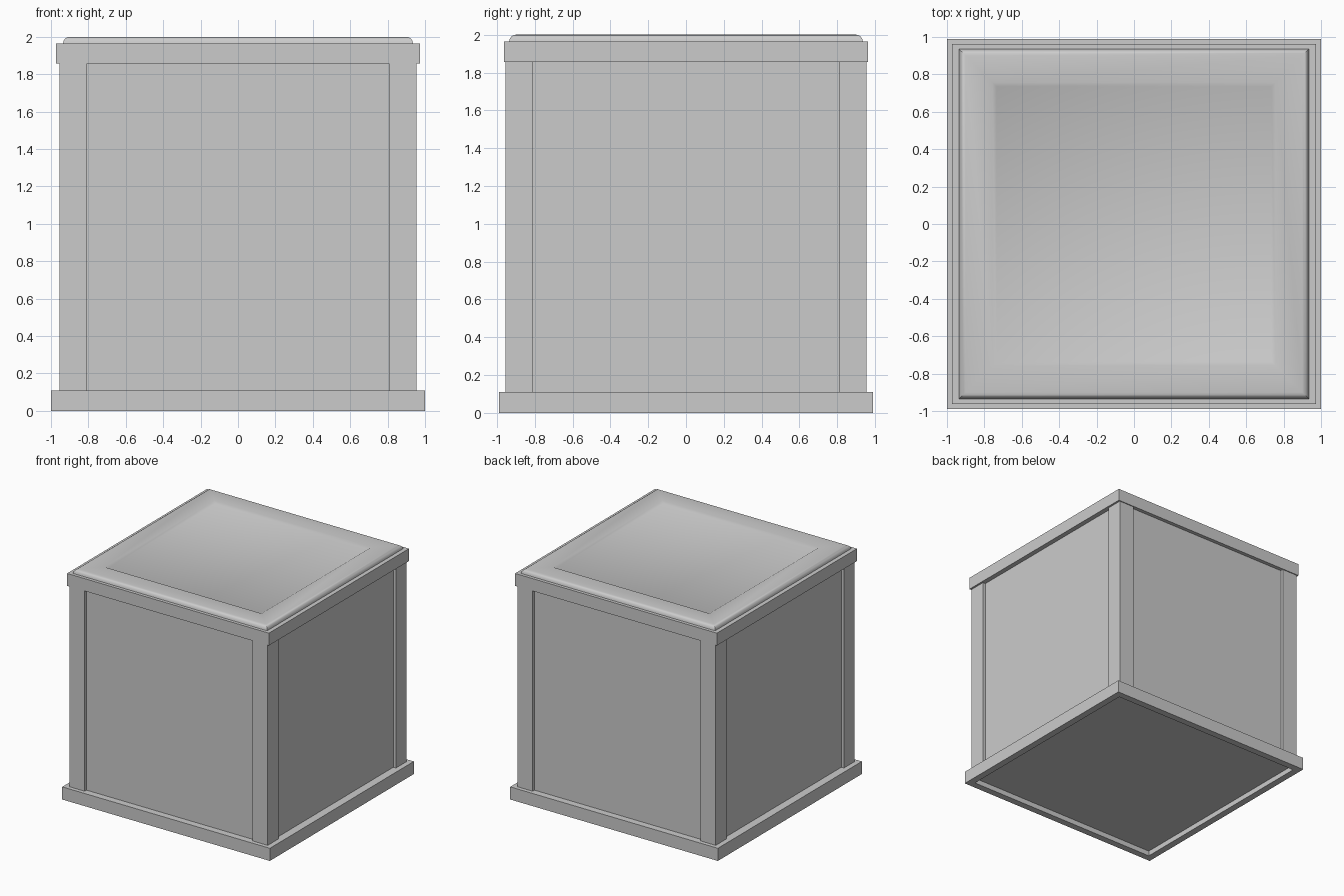
import bpy, bmesh, math

if "Cube" in bpy.data.objects:
    bpy.data.objects.remove(bpy.data.objects["Cube"])


def loft(name, rings, smooth=False):
    """Stack of rectangular rings (half x, half y, z), capped at both ends."""
    bm = bmesh.new()
    loops = [[bm.verts.new((sx * hx, sy * hy, z))
              for sx, sy in ((-1, -1), (1, -1), (1, 1), (-1, 1))]
             for hx, hy, z in rings]
    for a, b in zip(loops, loops[1:]):
        for i in range(4):
            j = (i + 1) % 4
            bm.faces.new((a[i], a[j], b[j], b[i]))
    bm.faces.new(loops[0][::-1])
    bm.faces.new(loops[-1])
    bmesh.ops.recalc_face_normals(bm, faces=bm.faces)
    mesh = bpy.data.meshes.new(name)
    bm.to_mesh(mesh)
    bm.free()
    ob = bpy.data.objects.new(name, mesh)
    bpy.context.collection.objects.link(ob)
    if smooth:
        bpy.context.view_layer.objects.active = ob
        ob.select_set(True)
        bpy.ops.object.shade_smooth_by_angle(angle=math.radians(40))
        ob.select_set(False)
    return ob


BASE_TOP, LID_LOW, LID_TOP = 0.11, 1.857, 1.965

# Plinth with a shallow recess underneath
loft("plinth", [(0.94, 0.93, 0.045), (0.94, 0.93, 0), (1, 0.99, 0),
                (1, 0.99, BASE_TOP)])

# Recessed side panels
loft("body_panels", [(0.93, 0.93, BASE_TOP), (0.93, 0.93, LID_LOW)])

# Corner posts
for sx, side in ((-1, "left"), (1, "right")):
    for sy, end in ((-1, "front"), (1, "back")):
        post = loft(f"{end}_{side}_post",
                    [(0.0735, 0.0735, BASE_TOP), (0.0735, 0.0735, LID_LOW)])
        post.location = (sx * 0.8815, sy * 0.8815, 0)

# Lid slab
loft("lid", [(0.972, 0.963, LID_LOW), (0.972, 0.963, LID_TOP)])

# Lid top: rounded outer edge, then a shallow sunken panel
edge = [(0.9, LID_TOP)]
R = 0.035
rings = []
for k in range(5):
    a = math.radians(90 * k / 4)
    h = 0.9 + R * math.cos(a)
    rings.append((h, h, LID_TOP + R * math.sin(a)))
rings += [(0.757, 0.757, 2.0), (0.735, 0.735, 1.987)]
loft("lid_top_panel", rings, smooth=True)
